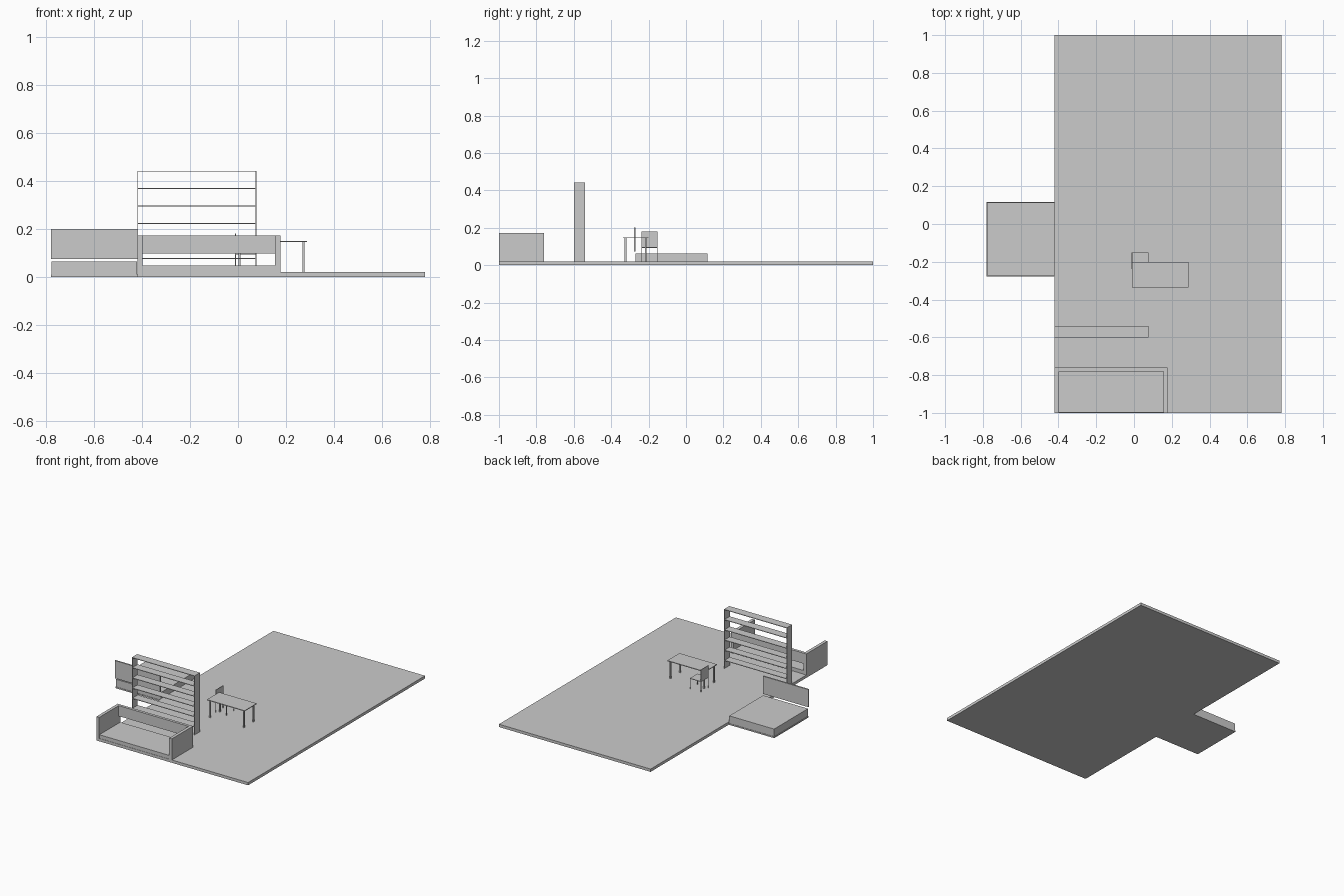
import bpy
import bmesh

if "Cube" in bpy.data.objects:
    bpy.data.objects.remove(bpy.data.objects["Cube"])

grey = bpy.data.materials.new("plain_grey")
grey.diffuse_color = (0.6, 0.6, 0.6, 1)
grey.use_nodes = True
grey.node_tree.nodes["Principled BSDF"].inputs["Base Color"].default_value = grey.diffuse_color


def build(name, boxes):
    """One object made of axis-aligned boxes given as (x0, x1, y0, y1, z0, z1)."""
    bm = bmesh.new()
    for x0, x1, y0, y1, z0, z1 in boxes:
        for v in bmesh.ops.create_cube(bm, size=1)["verts"]:
            v.co.x = x0 if v.co.x < 0 else x1
            v.co.y = y0 if v.co.y < 0 else y1
            v.co.z = z0 if v.co.z < 0 else z1
    mesh = bpy.data.meshes.new(name)
    bm.to_mesh(mesh)
    bm.free()
    mesh.materials.append(grey)
    obj = bpy.data.objects.new(name, mesh)
    bpy.context.collection.objects.link(obj)
    return obj


def legs(x0, x1, y0, y1, z0, z1, t):
    """Four square legs of thickness t in the corners of a rectangle."""
    return [(x, x + t, y, y + t, z0, z1) for x in (x0, x1 - t) for y in (y0, y1 - t)]


FLOOR = 0.02

# Floor slab
build("floor", [(-0.42, 0.78, -1, 1, 0, FLOOR)])

# Bed beside the floor, with a floating headboard
build("bed_base", [(-0.78, -0.42, -0.272, 0.117, 0, 0.009)])
build("mattress", [(-0.777, -0.422, -0.269, 0.114, 0.009, 0.063)])
build("headboard", [(-0.78, -0.42, -0.279, -0.269, 0.074, 0.2)])

# Sofa: arms, seat and raised backrest
build("sofa_arms", [(x, x + 0.022, -1, -0.76, FLOOR, 0.171) for x in (-0.42, 0.155)])
build("sofa_seat", [(-0.398, 0.155, -0.998, -0.762, FLOOR, 0.046)])
build("sofa_back", [(-0.398, 0.155, -0.78, -0.76, 0.096, 0.171)])

# Open bookcase
build("bookcase_sides", [(x, x + 0.004, -0.6, -0.54, FLOOR, 0.442) for x in (-0.42, 0.073)])
build("bookcase_shelves", [(-0.416, 0.073, -0.6, -0.54, z - 0.004, z)
                           for z in [0.442 - 0.0728 * i for i in range(6)]])

# Desk
build("desk_top", [(-0.01, 0.288, -0.337, -0.2, 0.144, 0.149)])
build("desk_legs", legs(0.002, 0.277, -0.328, -0.21, FLOOR, 0.144, 0.009))

# Chair facing along the desk
build("chair_seat", [(-0.012, 0.076, -0.239, -0.152, 0.093, 0.097)])
build("chair_back", [(-0.012, -0.008, -0.239, -0.152, 0.097, 0.18)])
build("chair_legs", legs(-0.012, 0.076, -0.239, -0.152, FLOOR, 0.093, 0.004))
